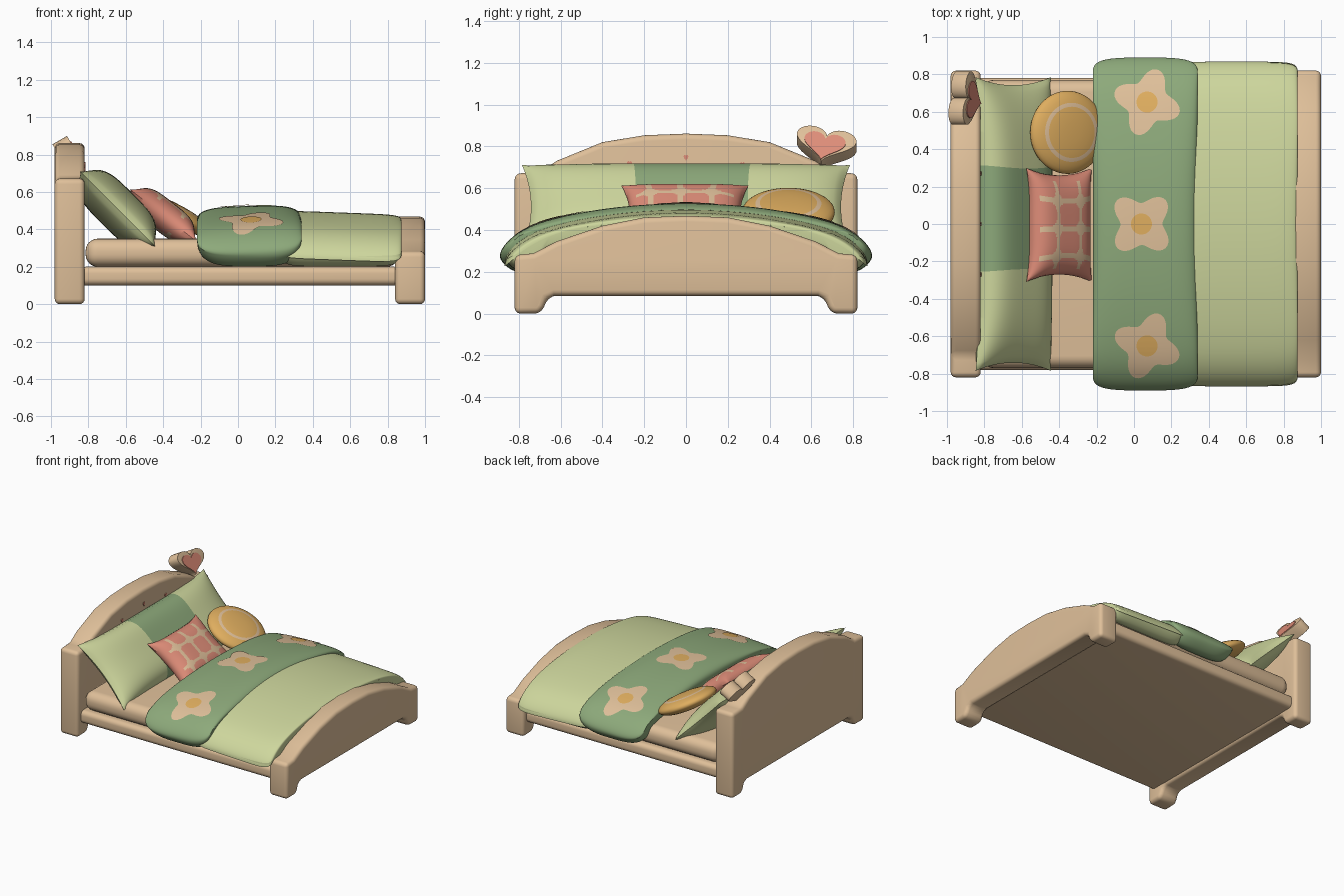
import bpy, bmesh, math
from mathutils import Matrix, Vector
from mathutils.bvhtree import BVHTree

if "Cube" in bpy.data.objects:
    bpy.data.objects.remove(bpy.data.objects["Cube"])


def material(name, r, g, b):
    m = bpy.data.materials.new(name)
    m.diffuse_color = [(c / 255) ** 2.2 for c in (r, g, b)] + [1]
    m.use_nodes = True
    m.node_tree.nodes["Principled BSDF"].inputs["Base Color"].default_value = m.diffuse_color
    return m


WOOD = material("peach wood", 222, 190, 152)
LIGHT = material("light green", 205, 214, 156)
DARK = material("dark green", 140, 168, 122)
RED = material("salmon red", 222, 140, 120)
ORANGE = material("soft orange", 222, 172, 95)


def basis(x, y, z, origin):
    m = Matrix((x, y, z)).transposed().to_4x4()
    m.translation = Vector(origin)
    return m


def finish(name, bm, mats, matrix=None, normals=True):
    bmesh.ops.remove_doubles(bm, verts=bm.verts, dist=1e-5)
    if normals:
        bmesh.ops.recalc_face_normals(bm, faces=bm.faces)
    if matrix:
        bm.transform(matrix)
    me = bpy.data.meshes.new(name)
    for f in bm.faces:
        f.smooth = True
    bm.to_mesh(me)
    bm.free()
    me.set_sharp_from_angle(angle=math.radians(42))
    for m in mats:
        me.materials.append(m)
    ob = bpy.data.objects.new(name, me)
    bpy.context.collection.objects.link(ob)
    return ob


def bevel(bm, width, seg=4):
    edges = [e for e in bm.edges if e.calc_face_angle(0) > 0.5]
    bmesh.ops.bevel(bm, geom=edges, offset=width, segments=seg, profile=0.5,
                    affect='EDGES', clamp_overlap=True)


def prism(name, pts, depth, matrix, width, mat):
    bm = bmesh.new()
    face = bm.faces.new([bm.verts.new((x, y, -depth / 2)) for x, y in pts])
    ext = bmesh.ops.extrude_face_region(bm, geom=[face])
    bmesh.ops.translate(bm, vec=(0, 0, depth),
                        verts=[g for g in ext["geom"] if isinstance(g, bmesh.types.BMVert)])
    bmesh.ops.recalc_face_normals(bm, faces=bm.faces)
    if width:
        bevel(bm, width)
    return finish(name, bm, [mat], matrix)


def rounded_box(name, lo, hi, width, mat):
    bm = bmesh.new()
    bmesh.ops.create_cube(bm, size=1)
    lo, hi = Vector(lo), Vector(hi)
    for v in bm.verts:
        v.co = [(lo[i] + hi[i]) / 2 + v.co[i] * (hi[i] - lo[i]) for i in range(3)]
    bevel(bm, width, 6)
    return finish(name, bm, [mat])


# Headboard and footboard: half profile (y, z), mirrored
FOOT = [(0.63, 0.085), (0.665, 0.07), (0.68, 0.03), (0.70, 0), (0.82, 0)]


def board(name, x, arch):
    half = FOOT + arch
    pts = half + [(0, arch[-1][1] + 0.008)] + [(-y, z) for y, z in reversed(half)]
    prism(name, pts, 0.16, basis((0, 1, 0), (0, 0, 1), (1, 0, 0), (x, 0, 0)), 0.028, WOOD)


board("headboard", -0.90, [(0.82, 0.67), (0.70, 0.675), (0.62, 0.73), (0.4, 0.82), (0.2, 0.853)])
board("footboard", 0.92, [(0.82, 0.28), (0.73, 0.288), (0.62, 0.345), (0.4, 0.42), (0.2, 0.46)])

# Bed base and mattress
rounded_box("bed_base", (-0.85, -0.78, 0.10), (0.87, 0.78, 0.20), 0.035, WOOD)
rounded_box("mattress", (-0.815, -0.77, 0.20), (0.86, 0.77, 0.35), 0.065, WOOD)


# Blankets: arched cross-section swept along x with rounded ends
HALF = [(0.2, 0.518), (0.4, 0.497), (0.6, 0.46), (0.75, 0.412), (0.85, 0.345),
        (0.89, 0.27), (0.83, 0.207), (0.76, 0.215), (0.68, 0.30), (0.4, 0.33)]


def smooth_loop(p, n=6):
    out = []
    for i in range(len(p)):
        a, b, c, d = (Vector(p[(i + k) % len(p)]) for k in (-1, 0, 1, 2))
        for j in range(n):
            t = j / n
            out.append(0.5 * (2 * b + (c - a) * t + (2 * a - 5 * b + 4 * c - d) * t * t
                              + (3 * b - a - 3 * c + d) * t ** 3))
    return out


def blanket(name, x0, x1, power, wide, drop, slope, lift, mat):
    section = smooth_loop([(0, 0.525)] + HALF + [(0, 0.33)] + [(-y, z) for y, z in reversed(HALF)])
    bm = bmesh.new()
    rings = []
    for i in range(49):
        t = math.sin(math.pi / 2 * (i / 24 - 1))
        e = max(0, 1 - abs(t) ** power) ** (1 / power)
        ring = []
        for y, z in section:
            k = abs(y) / 0.89
            c = 0.43 - 0.16 * k ** 4
            top = drop + slope * t if z > c else 0
            zz = c + (z - top - c) * e + lift * (1 - e) * k ** 3
            ring.append(bm.verts.new(((x0 + x1) / 2 + t * (x1 - x0) / 2,
                                      y * wide * (1 - 0.1 * (1 - e)), zz)))
        rings.append(ring)
    n = len(section)
    for a, b in zip(rings, rings[1:]):
        for j in range(n):
            bm.faces.new((a[j], a[(j + 1) % n], b[(j + 1) % n], b[j]))
    return finish(name, bm, [mat])


blanket("light_blanket", 0.22, 0.875, 6, 0.975, 0.035, 0.012, 0.03, LIGHT)
cover = blanket("folded_blanket", -0.22, 0.34, 3.5, 1.0, 0.0, -0.008, 0.1, DARK)


# Flowers: thin sheets laid on the folded blanket
tree = BVHTree.FromPolygons([v.co for v in cover.data.vertices],
                            [p.vertices for p in cover.data.polygons])


def decal(name, cx, cy, radius, gap, mat):
    bm = bmesh.new()
    rings = []
    for i in range(11):
        ring = []
        for j in range(72):
            a = math.tau * j / 72
            r = radius(a) * i / 10
            hit, nor, _, _ = tree.ray_cast(Vector((cx + r * math.cos(a), cy + r * math.sin(a), 2)),
                                           Vector((0, 0, -1)))
            ring.append(bm.verts.new(hit + nor * gap))
        rings.append(ring)
    for a, b in zip(rings, rings[1:]):
        for j in range(72):
            k = (j + 1) % 72
            bm.faces.new((a[j], b[j], b[k], a[k]))
    finish(name, bm, [mat], normals=False)


for i, (cx, cy, turn) in enumerate([(0.07, 0.65, 1.25), (0.04, 0.0, 0.8), (0.07, -0.65, 1.2)]):
    decal(f"flower_petals_{i + 1}", cx, cy,
          lambda a: 0.147 + 0.035 * math.cos(4 * (a - turn)), 0.004, WOOD)
    decal(f"flower_centre_{i + 1}", cx, cy, lambda a: 0.056, 0.007, ORANGE)


# Pillows: puffed grid with pulled-out corners
def pillow(name, a, b, thick, pinch, matrix, mats, paint, nu=60, nv=60):
    bm = bmesh.new()
    for side in (1, -1):
        grid = []
        for i in range(nu + 1):
            u = 2 * i / nu - 1
            row = []
            for j in range(nv + 1):
                v = 2 * j / nv - 1
                h = thick * max(0, (1 - u ** 4) * (1 - v ** 4)) ** 0.6
                row.append(bm.verts.new((a * u * (1 - pinch[0] * (1 - v * v)),
                                         b * v * (1 - pinch[1] * (1 - u ** 4)), side * h)))
            grid.append(row)
        for i in range(nu):
            for j in range(nv):
                f = bm.faces.new((grid[i][j], grid[i + 1][j], grid[i + 1][j + 1], grid[i][j + 1]))
                f.material_index = paint((2 * i + 1) / nu - 1, (2 * j + 1) / nv - 1)
    return finish(name, bm, mats, matrix)


def leaning(slope, origin):
    s, c = math.sin(slope), math.cos(slope)
    return basis((0, 1, 0), (-c, 0, s), (s, 0, c), origin)


def red_check(u, v):
    if max(abs(u), abs(v)) > 0.86:
        return 0
    du = min(abs(u - k) for k in (-0.62, -0.07, 0.47))
    dv = min(abs(v - k) for k in (-0.42, 0.36))
    return int(min(du, dv) < 0.05 or du * dv < 0.009)


pillow("long_pillow", 0.785, 0.285, 0.115, (0.055, 0.09),
       leaning(math.radians(45), (-0.645, 0, 0.51)), [LIGHT, DARK],
       lambda u, v: int(-0.32 < u < 0.41), 80, 32)
pillow("checked_cushion", 0.305, 0.225, 0.085, (0.13, 0.13),
       leaning(math.radians(38), (-0.40, -0.005, 0.475)), [RED, WOOD], red_check)

# Round cushion with a pale ring
bm = bmesh.new()
radii = [0, 0.05, 0.1, 0.137, 0.158, 0.18, 0.2, 0.212, 0.219, 0.222]
for side in (1, -1):
    rows = []
    for r in radii:
        h = side * 0.06 * max(0, 1 - (r / 0.222) ** 2.5) ** 0.5
        rows.append([bm.verts.new((r * math.cos(math.tau * j / 64), r * math.sin(math.tau * j / 64), h))
                     for j in range(64)])
    for i in range(len(radii) - 1):
        for j in range(64):
            k = (j + 1) % 64
            f = bm.faces.new((rows[i][j], rows[i + 1][j], rows[i + 1][k], rows[i][k]))
            f.material_index = int(i == 3 and side > 0)
finish("round_cushion", bm, [ORANGE, WOOD], leaning(math.radians(27), (-0.355, 0.49, 0.485)))


# Hearts
def heart(w, h, turn=0.0, n=48):
    pts = []
    for i in range(n):
        t = -math.tau * i / n
        x = w / 2 * math.sin(t) ** 3
        y = h * (13 * math.cos(t) - 5 * math.cos(2 * t) - 2 * math.cos(3 * t) - math.cos(4 * t) + 2.5) / 29
        pts.append((x * math.cos(turn) - y * math.sin(turn), x * math.sin(turn) + y * math.cos(turn)))
    return pts


tilt = math.radians(60)
centre = Vector((-0.90, 0.665, 0.785))
out = Vector((math.sin(tilt), 0, math.cos(tilt)))
prism("heart_ornament", heart(0.29, 0.185, -0.2), 0.09, leaning(tilt, centre), 0.02, WOOD)
prism("heart_inlay", heart(0.2, 0.15, -0.2), 0.008,
      leaning(tilt, centre + out * 0.046 + Vector((0.006, -0.006, -0.01))), 0, RED)
for i, (y, z) in enumerate([(-0.27, 0.715), (0, 0.745), (0.27, 0.71)]):
    prism(f"small_heart_{i + 1}", heart(0.024, 0.03, 0, 16), 0.008,
          basis((0, 1, 0), (0, 0, 1), (1, 0, 0), (-0.819, y, z)), 0, RED)
